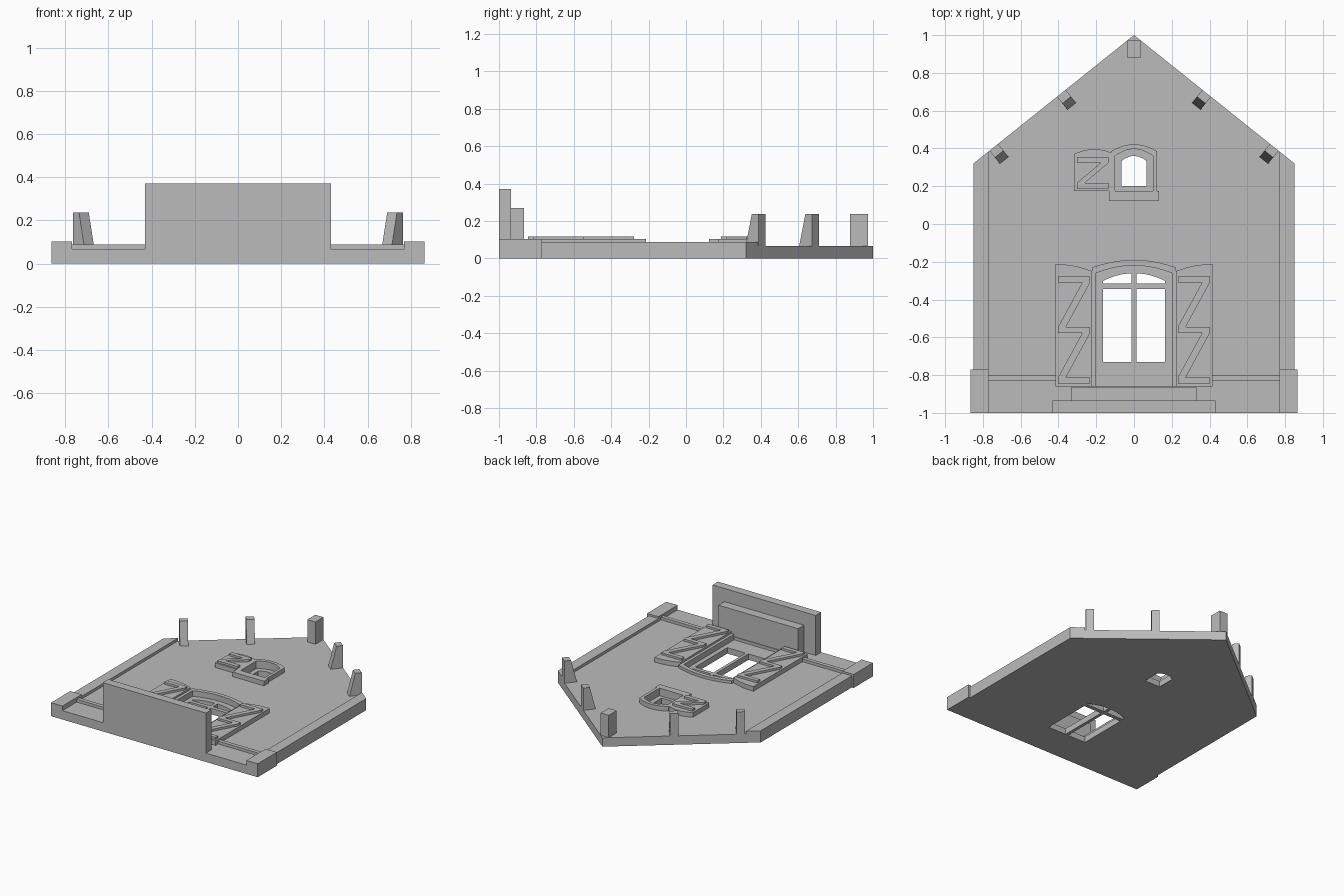
import bpy, bmesh
from mathutils import Matrix, Vector

cube = bpy.data.objects.get("Cube")
if cube:
    bpy.data.objects.remove(cube, do_unlink=True)

GREY = (0.5, 0.5, 0.5, 1)
mat = bpy.data.materials.new("plain_grey")
mat.use_nodes = True
mat.diffuse_color = GREY
mat.node_tree.nodes["Principled BSDF"].inputs["Base Color"].default_value = GREY

# Main heights above the ground
WALL, TRIM, RAISED, BATTEN, BRACKET = 0.067, 0.088, 0.102, 0.118, 0.236
LEAF = 0.045


def plate(name, loops, z0, z1, matrix=None):
    """Extrude flat outlines from z0 to z1; inner loops become holes."""
    curve = bpy.data.curves.new(name, "CURVE")
    curve.dimensions = "2D"
    curve.fill_mode = "BOTH"
    curve.extrude = (z1 - z0) / 2
    for pts in loops:
        spline = curve.splines.new("POLY")
        spline.points.add(len(pts) - 1)
        for p, (x, y) in zip(spline.points, pts):
            p.co = (x, y, 0, 1)
        spline.use_cyclic_u = True
    temp = bpy.data.objects.new(name + "_outline", curve)
    bpy.context.collection.objects.link(temp)
    graph = bpy.context.evaluated_depsgraph_get()
    mesh = bpy.data.meshes.new_from_object(temp.evaluated_get(graph))
    bpy.data.objects.remove(temp, do_unlink=True)
    bpy.data.curves.remove(curve)
    mesh.transform(Matrix.Translation((0, 0, (z0 + z1) / 2)))
    if matrix:
        mesh.transform(matrix)
    bm = bmesh.new()
    bm.from_mesh(mesh)
    bmesh.ops.remove_doubles(bm, verts=bm.verts, dist=0.0001)
    bmesh.ops.recalc_face_normals(bm, faces=bm.faces)
    for f in bm.faces:
        f.smooth = False
        f.material_index = 0
    bm.to_mesh(mesh)
    bm.free()
    mesh.name = name
    mesh.materials.clear()
    mesh.materials.append(mat)
    obj = bpy.data.objects.new(name, mesh)
    bpy.context.collection.objects.link(obj)
    return obj


def rect(x0, x1, y0, y1):
    return [(x0, y0), (x1, y0), (x1, y1), (x0, y1)]


def bow(x0, x1, yl, yr, bulge, n=10):
    """Points of a shallow curve running from x0 to x1."""
    return [(x0 + (x1 - x0) * t, yl + (yr - yl) * t + 4 * bulge * t * (1 - t))
            for t in (i / n for i in range(n + 1))]


def arched(x0, x1, y0, yl, yr, bulge):
    return [(x1, y0), (x0, y0)] + bow(x0, x1, yl, yr, bulge)


def surround(x_out, x_in, y0, y_out, y_in, bulge):
    """Arched frame, open at the bottom."""
    return ([(-x_out, y0)] + bow(-x_out, x_out, y_out, y_out, bulge) + [(x_out, y0), (x_in, y0)]
            + bow(-x_in, x_in, y_in, y_in, bulge)[::-1] + [(-x_in, y0)])


def mirror(pts, s):
    return [(s * x, y) for x, y in pts]


def battens(name, x0, x1, levels, w):
    """Level bars joined by slanting braces, as one zigzag outline per bay."""
    for i, y in enumerate(levels):
        plate(f"{name}_bar_{i}", [rect(x0, x1, y - w, y)], RAISED, BATTEN)
    for i, (top, low) in enumerate(zip(levels, levels[1:])):
        brace = [(x1, top - w), (x1 - w * 1.3, top - w), (x0, low), (x0 + w * 1.3, low)]
        plate(f"{name}_brace_{i}", [brace], RAISED, BATTEN)


# Gabled wall with door and window openings
side = [(0.865, -1), (0.865, -0.77), (0.85, -0.77), (0.85, 0.32)]
outline = side + [(0, 1)] + mirror(side, -1)[::-1]
door_hole = arched(-0.2, 0.2, -0.86, -0.26, -0.26, 0.04)
window_hole = arched(-0.1, 0.1, 0.175, 0.36, 0.36, 0.037)
plate("wall", [outline, door_hole, window_hole], 0, WALL)

# Recessed door leaf with four panes
panes = []
for s in (1, -1):
    panes.append(mirror(rect(0.012, 0.165, -0.73, -0.345), s))
    panes.append(mirror(arched(0.012, 0.165, -0.315, -0.262, -0.302, 0.01), s))
plate("door_leaf", [door_hole] + panes, 0, LEAF)
plate("door_frame", [surround(0.222, 0.2, -0.86, -0.23, -0.26, 0.04)], WALL, TRIM)

# Window with arched opening, frame and sill
plate("window_leaf", [window_hole, arched(-0.065, 0.065, 0.2, 0.335, 0.335, 0.025)], 0, LEAF)
plate("window_frame", [surround(0.122, 0.1, 0.175, 0.385, 0.36, 0.037)], WALL, RAISED)
plate("window_sill", [rect(-0.132, 0.132, 0.123, 0.175)], WALL, RAISED)

# Shutters with battens
plate("window_shutter", [arched(-0.317, -0.122, 0.175, 0.37, 0.378, 0.022)], WALL, RAISED)
battens("window_shutter", -0.302, -0.135, (0.355, 0.218), 0.032)
for s, label in ((1, "left"), (-1, "right")):
    panel = arched(0.222, 0.415, -0.86, -0.25, -0.213, 0.01)
    plate(f"{label}_door_shutter", [mirror(panel, s)], WALL, RAISED)
    x0, x1 = sorted((s * 0.232, s * 0.402))
    battens(f"{label}_door_shutter", x0, x1, (-0.277, -0.545, -0.812), 0.032)

    # Corner strip, corner block and plinth moulding
    strip = [(0.77, -0.77), (0.85, -0.77), (0.85, 0.32), (0.77, 0.384)]
    plate(f"{label}_corner_strip", [mirror(strip, s)], WALL, TRIM)
    plate(f"{label}_corner_block", [mirror(rect(0.77, 0.865, -1, -0.77), s)], WALL, RAISED)
    plate(f"{label}_plinth_moulding", [mirror(rect(0.415, 0.77, -0.83, -0.8), s)], WALL, TRIM)

    # Tapered roof brackets set square to the gable edge
    along = Vector((0.85, -0.68, 0)).normalized()
    inward = Vector((along.y, -along.x, 0))
    profile = [(0, WALL), (0.088, WALL), (0.046, BRACKET), (0, BRACKET)]
    for where, start in (("upper", 0.464), ("lower", 0.922)):
        m = Matrix((inward, (0, 0, 1), along)).transposed().to_4x4()
        m = Matrix.Scale(s, 4, (1, 0, 0)) @ Matrix.Translation((0, 1, 0)) @ m \
            if s == 1 else Matrix.Scale(-1, 4, (1, 0, 0)) @ Matrix.Translation((0, 1, 0)) @ m
        plate(f"{label}_{where}_bracket", [profile], start, start + 0.058, m)

# Ridge bracket and doorsteps
plate("ridge_bracket", [rect(-0.034, 0.034, 0.878, 0.973)], WALL, BRACKET)
plate("upper_step", [rect(-0.333, 0.333, -0.935, -0.865)], WALL, 0.27)
plate("lower_step", [rect(-0.432, 0.432, -1, -0.935)], WALL, 0.37)
